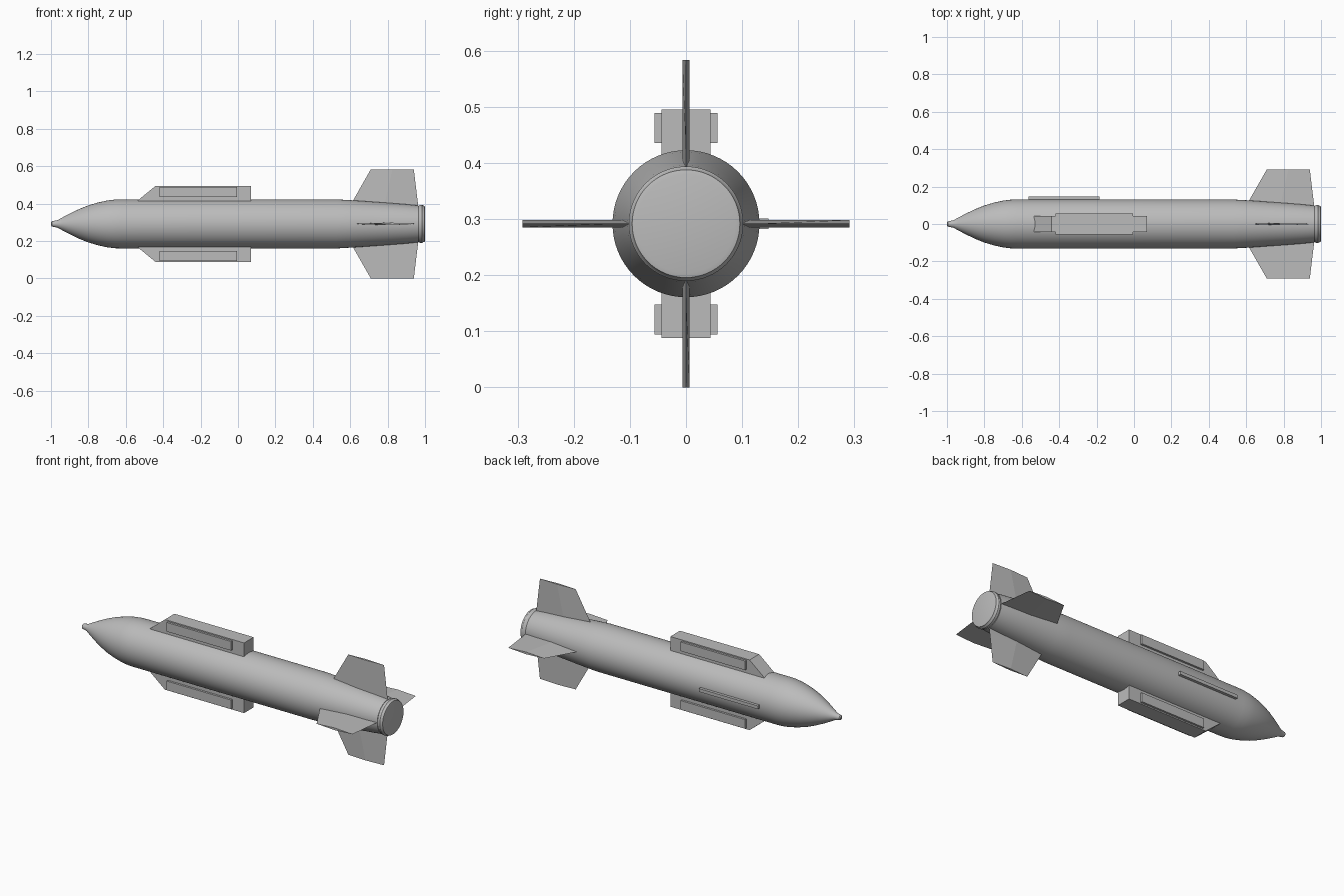
import bpy, bmesh, math
from mathutils import Matrix, Vector

if "Cube" in bpy.data.objects:
    bpy.data.objects.remove(bpy.data.objects["Cube"])

AXIS = 0.2915  # height of the body's centre line

grey = bpy.data.materials.new("plain grey")
grey.use_nodes = True
COLOUR = (0.5, 0.5, 0.5, 1)
grey.diffuse_color = COLOUR
grey.node_tree.nodes["Principled BSDF"].inputs["Base Color"].default_value = COLOUR


def finish(bm, name, smooth=False):
    bmesh.ops.recalc_face_normals(bm, faces=bm.faces)
    mesh = bpy.data.meshes.new(name)
    bm.to_mesh(mesh)
    bm.free()
    mesh.materials.append(grey)
    ob = bpy.data.objects.new(name, mesh)
    ob.location.z = AXIS
    bpy.context.collection.objects.link(ob)
    if smooth:
        bpy.ops.object.select_all(action='DESELECT')
        bpy.context.view_layer.objects.active = ob
        ob.select_set(True)
        bpy.ops.object.shade_smooth_by_angle(angle=math.radians(25))
    return ob


def lathe(name, profile, sides=64):
    """Turn (x, radius) points around the x axis, closing both ends."""
    bm = bmesh.new()
    rings = []
    for x, r in profile:
        angles = [2 * math.pi * i / sides for i in range(sides)]
        rings.append([bm.verts.new((x, r * math.cos(a), r * math.sin(a))) for a in angles])
    for a, b in zip(rings, rings[1:]):
        for i in range(sides):
            j = (i + 1) % sides
            bm.faces.new((a[i], a[j], b[j], b[i]))
    bm.faces.new(rings[0])
    bm.faces.new(rings[-1])
    return finish(bm, name, True)


def loft(name, sections, turn=0):
    """Join matching cross-sections into a closed solid, rolled about the x axis."""
    bm = bmesh.new()
    loops = [[bm.verts.new(p) for p in s] for s in sections]
    n = len(loops[0])
    for a, b in zip(loops, loops[1:]):
        for i in range(n):
            j = (i + 1) % n
            bm.faces.new((a[i], a[j], b[j], b[i]))
    bm.faces.new(loops[0])
    bm.faces.new(loops[-1])
    bmesh.ops.transform(bm, matrix=Matrix.Rotation(turn, 4, 'X'), verts=bm.verts)
    return finish(bm, name)


def slab(name, outline, half_width, turn=0):
    """Extrude an (x, z) outline across y."""
    return loft(name, [[(x, y, z) for x, z in outline] for y in (-half_width, half_width)], turn)


def box(x0, x1, z0, z1):
    return [(x0, z0), (x1, z0), (x1, z1), (x0, z1)]


# Body with pointed nose and tapered tail
lathe("body", [(-1, 0.008), (-0.995, 0.014), (-0.965, 0.02), (-0.94, 0.034), (-0.9, 0.055),
               (-0.85, 0.079), (-0.8, 0.099), (-0.75, 0.114), (-0.7, 0.125), (-0.66, 0.13),
               (-0.62, 0.131), (0.53, 0.131), (0.6, 0.127), (0.7, 0.12), (0.8, 0.113),
               (0.9, 0.105), (0.965, 0.098)])

# Raised ring and flat cap at the tail
lathe("tail_ring", [(0.955, 0.09), (0.975, 0.102), (0.985, 0.102), (0.99, 0.098),
                    (0.998, 0.096), (1, 0.088)])

# Four diamond-section fins
def diamond(front, back, z, half=0.0065):
    mid = (front + back) / 2
    return [(front, 0, z), (mid, half, z), (back, 0, z), (mid, -half, z)]

for i, place in enumerate(("top", "right", "bottom", "left")):
    loft(place + "_fin", [diamond(0.595, 0.965, 0.09), diamond(0.615, 0.96, 0.125),
                          diamond(0.71, 0.94, 0.2915)], i * math.pi / 2)

# Upper and lower pods with raised side panels
for place, turn in (("upper", 0), ("lower", math.pi)):
    slab(place + "_pod", [(-0.535, 0.115), (0.07, 0.115), (0.07, 0.204),
                          (-0.44, 0.204), (-0.535, 0.126)], 0.044, turn)
    slab(place + "_pod_panels", box(-0.42, -0.005, 0.144, 0.197), 0.056, turn)

# Thin rail along the back side
rail = slab("side_rail", box(-0.565, -0.185, -0.0095, 0.0095), 0.0135)
rail.location.y = 0.1335
